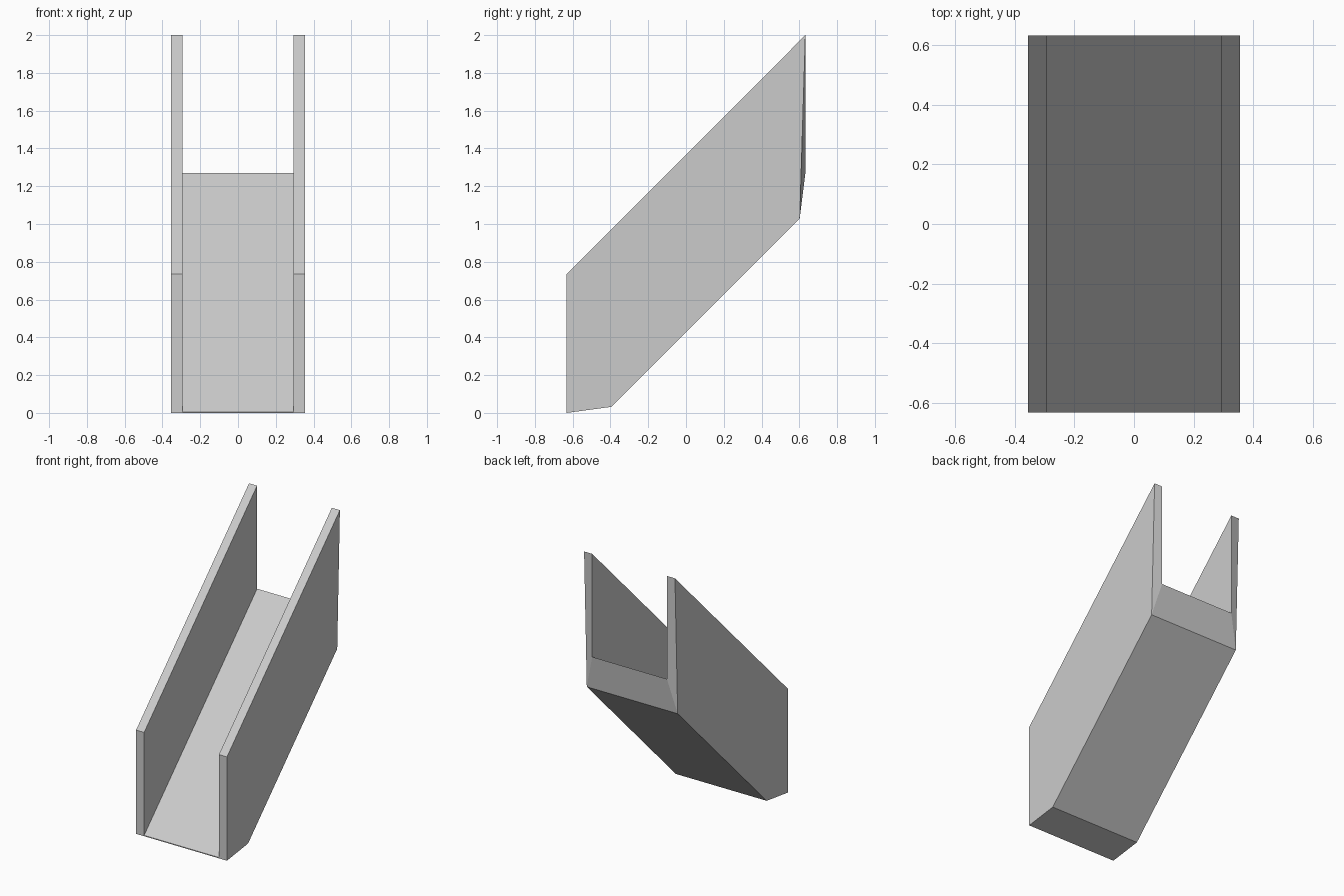
import bpy, bmesh

if "Cube" in bpy.data.objects:
    bpy.data.objects.remove(bpy.data.objects["Cube"])

W, T, Y = 0.356, 0.293, 0.632  # outer half width, inner half width, half length
bm = bmesh.new()


def points(x, profile):
    return [bm.verts.new((x, y, z)) for y, z in profile]


# Side profiles: outer wall, inner wall, and underside/floor at the centre line
under = [(-Y, 0), (-0.395, 0.032), (0.602, 1.03)]
tops = [(Y, 2), (-Y, 0.735)]
floor = [(-Y, 0.006), (Y, 1.27)]
o = points(W, under + tops)
i = points(T, floor + tops)
c = points(0, under + floor)

faces = [
    o,                            # outer wall
    [i[0], i[3], i[2], i[1]],     # inner wall
    [o[3], i[2], i[3], o[4]],     # sloping wall top
    [o[0], o[4], i[3], i[0]],     # wall front
    [o[2], i[1], i[2], o[3]],     # wall back
    [i[0], i[1], c[4], c[3]],     # ramp floor
    [o[0], i[0], c[3], c[0]],     # front lip
    [o[0], c[0], c[1], o[1]],     # toe underside
    [o[1], c[1], c[2], o[2]],     # sloping underside
    [o[2], c[2], c[4], i[1]],     # bevelled back end
]
for f in faces:
    bm.faces.new(f)

# Mirror the half about the centre line
half = bm.verts[:] + bm.edges[:] + bm.faces[:]
bmesh.ops.mirror(bm, geom=half, axis='X', merge_dist=0.0005)
bmesh.ops.remove_doubles(bm, verts=bm.verts[:], dist=0.0005)
bmesh.ops.recalc_face_normals(bm, faces=bm.faces[:])

mesh = bpy.data.meshes.new("walled_ramp")
bm.to_mesh(mesh)
bm.free()
bpy.context.collection.objects.link(bpy.data.objects.new("walled_ramp", mesh))
